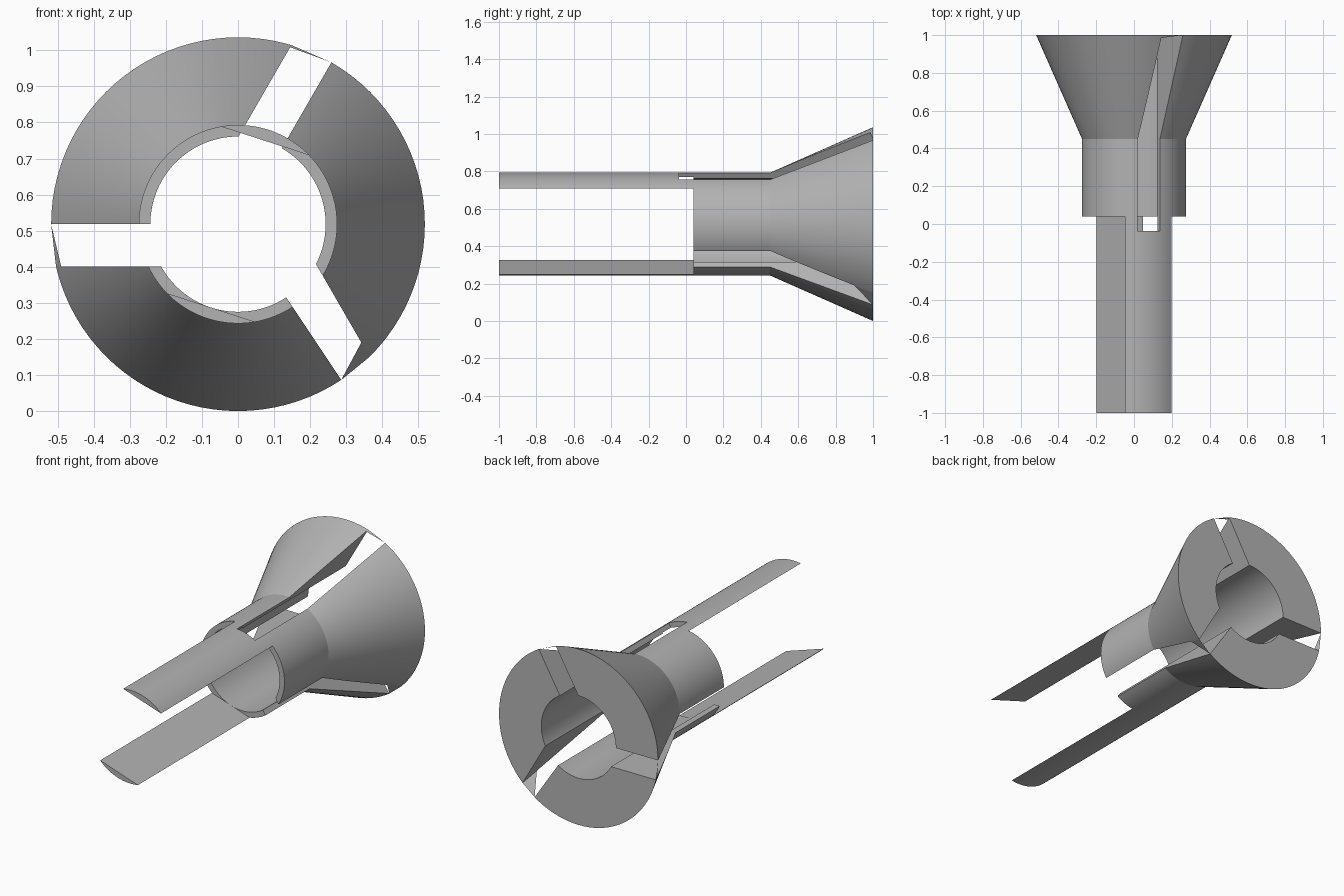
import bpy, bmesh
from math import sin, cos, radians, sqrt
from mathutils import Vector

if "Cube" in bpy.data.objects:
    bpy.data.objects.remove(bpy.data.objects["Cube"])

R_RIM, R_TUBE, R_BORE = 0.518, 0.275, 0.243
AXIS_Z = R_RIM
Y_TUBE, Y_FLARE, Y_BACK = 0.04, 0.45, 1.0

grey = bpy.data.materials.new("plain grey")
grey.use_nodes = True
grey.diffuse_color = (0.45, 0.45, 0.45, 1)
grey.node_tree.nodes["Principled BSDF"].inputs["Base Color"].default_value = grey.diffuse_color


def finish(name, bm):
    bmesh.ops.recalc_face_normals(bm, faces=bm.faces)
    mesh = bpy.data.meshes.new(name)
    bm.to_mesh(mesh)
    bm.free()
    mesh.materials.append(grey)
    ob = bpy.data.objects.new(name, mesh)
    bpy.context.collection.objects.link(ob)
    return ob


def prism(name, section, y0, y1):
    """Extrude an (x, z) section, measured from the axis, along y."""
    bm = bmesh.new()
    face = bm.faces.new([bm.verts.new((x, y0, z + AXIS_Z)) for x, z in section])
    out = bmesh.ops.extrude_face_region(bm, geom=[face])
    bmesh.ops.translate(bm, vec=(0, y1 - y0, 0),
                        verts=[v for v in out["geom"] if isinstance(v, bmesh.types.BMVert)])
    return finish(name, bm)


def activate(ob):
    bpy.ops.object.select_all(action="DESELECT")
    ob.select_set(True)
    bpy.context.view_layer.objects.active = ob


def cut(ob, cutter):
    mod = ob.modifiers.new("slot", "BOOLEAN")
    mod.operation, mod.solver, mod.object = "DIFFERENCE", "EXACT", cutter
    activate(ob)
    bpy.ops.object.modifier_apply(modifier=mod.name)


def slot_point(angle, along, off):
    a = radians(angle)
    return (along * cos(a) - off * sin(a), along * sin(a) + off * cos(a))


# Flared collet body: a turned profile with a straight bore
bm = bmesh.new()
profile = [(R_BORE, Y_TUBE), (R_TUBE, Y_TUBE), (R_TUBE, Y_FLARE),
           (R_RIM, Y_BACK), (R_BORE, Y_BACK)]
rings = []
SIDES = 96
for i in range(SIDES):
    t = radians(360 * i / SIDES)
    rings.append([bm.verts.new((r * cos(t), y, r * sin(t) + AXIS_Z)) for r, y in profile])
for i in range(SIDES):
    a, b = rings[i], rings[(i + 1) % SIDES]
    for j in range(len(profile)):
        k = (j + 1) % len(profile)
        bm.faces.new((a[j], a[k], b[k], b[j]))
body = finish("flared_body", bm)

# Two long arms: circular segments whose flat side touches the bore
arms = []
for name, mid in (("upper_arm", 72), ("lower_arm", 252)):
    arc = [radians(mid - 28 + 56 * i / 20) for i in range(21)]
    arms.append(prism(name, [(R_TUBE * cos(t), R_TUBE * sin(t)) for t in arc], -1, Y_TUBE))

# Three lengthwise slots: angle, near edge offsets (inner, outer), far edge, web start
slots = [(60, 0, 0, 0.12, 0.985), (180, 0, 0, 0.118, 0.968), (300, 0.005, 0.044, 0.132, 0.9)]
webs = bmesh.new()
for angle, near_in, near_out, far, y_web in slots:
    corners = [(0.1, near_in), (0.7, near_out), (0.7, far), (0.1, far)]
    cutter = prism("slot_cutter", [slot_point(angle, *c) for c in corners], -0.037, 1.1)
    cut(body, cutter)
    if angle == 60:
        cut(arms[0], cutter)
    bpy.data.objects.remove(cutter)

    # Thin triangular web left across the rim of the slot
    r_web = R_RIM - (Y_BACK - y_web) * (R_RIM - R_TUBE) / (Y_BACK - Y_FLARE)
    near = near_in + (near_out - near_in) * 0.69
    tri = []
    for r, off, y in ((R_RIM, near, Y_BACK), (r_web, far, y_web), (R_RIM, far, Y_BACK)):
        x, z = slot_point(angle, sqrt(r * r - off * off), off)
        tri.append(webs.verts.new((x, y, z + AXIS_Z)))
    webs.faces.new(tri)
    # Face the web outward
    face = webs.faces[-1] if webs.faces.ensure_lookup_table() is None else None
    face.normal_update()
    if face.normal.dot(face.calc_center_median() - Vector((0, 1, AXIS_Z))) < 0:
        face.normal_flip()
mesh = bpy.data.meshes.new("rim_webs")
webs.to_mesh(mesh)
webs.free()
mesh.materials.append(grey)
bpy.context.collection.objects.link(bpy.data.objects.new("rim_webs", mesh))

# Smooth the round surfaces and keep the machined edges sharp
for ob in [body] + arms:
    activate(ob)
    bpy.ops.object.shade_smooth_by_angle(angle=radians(20))
